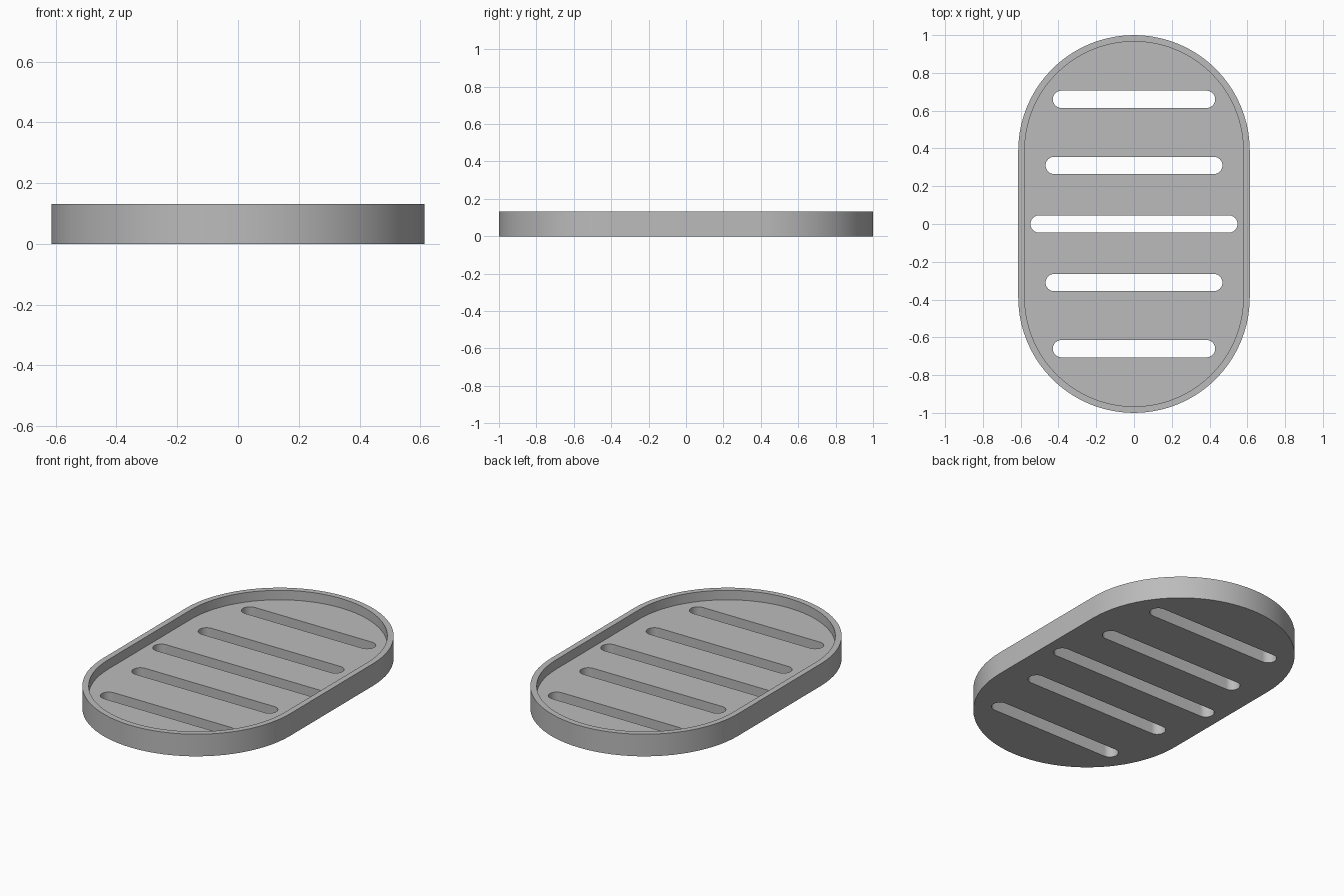
import bpy, bmesh, math

if "Cube" in bpy.data.objects:
    bpy.data.objects.remove(bpy.data.objects["Cube"])

R, HALF, HEIGHT = 0.613, 1.0, 0.131   # end radius, half length, total height
WALL, FLOOR = 0.034, 0.075            # rim thickness, floor height
SLOT_R = 0.046


def stadium(name, radius, half, z0, z1, along_x=False, centre_y=0.0, steps=40):
    """Solid with straight sides and round ends."""
    bm = bmesh.new()
    straight = half - radius
    ring = []
    for end, start in ((1, 0.0), (-1, math.pi)):
        for i in range(steps + 1):
            a = start + math.pi * i / steps
            x, y = radius * math.cos(a), radius * math.sin(a) + end * straight
            if along_x:
                x, y = y, -x
            ring.append(bm.verts.new((x, y + centre_y, z0)))
    base = bm.faces.new(ring)
    top = bmesh.ops.extrude_face_region(bm, geom=[base])["geom"]
    bmesh.ops.translate(bm, vec=(0, 0, z1 - z0),
                        verts=[v for v in top if isinstance(v, bmesh.types.BMVert)])
    bmesh.ops.recalc_face_normals(bm, faces=bm.faces)
    mesh = bpy.data.meshes.new(name)
    bm.to_mesh(mesh)
    bm.free()
    obj = bpy.data.objects.new(name, mesh)
    bpy.context.collection.objects.link(obj)
    return obj


grey = bpy.data.materials.new("grey")
grey.diffuse_color = (0.5, 0.5, 0.5, 1)
grey.use_nodes = True
grey.node_tree.nodes["Principled BSDF"].inputs["Base Color"].default_value = grey.diffuse_color

# Tray body
tray = stadium("tray", R, HALF, 0, HEIGHT)
tray.data.materials.append(grey)

# Recess inside the rim, and the drain slots through the floor
cutters = [stadium("recess_cutter", R - WALL, HALF - WALL, FLOOR, HEIGHT + 0.1)]
for y, half in ((0.66, 0.43), (0.31, 0.468), (0, 0.548), (-0.31, 0.468), (-0.66, 0.43)):
    cutters.append(stadium("slot_cutter", SLOT_R, half, -0.1, HEIGHT + 0.2,
                           along_x=True, centre_y=y, steps=16))

bpy.context.view_layer.objects.active = tray
tray.select_set(True)
for cutter in cutters:
    cutter.hide_render = True
    cutter.data.materials.append(grey)
    mod = tray.modifiers.new("cut", "BOOLEAN")
    mod.operation, mod.solver, mod.object = "DIFFERENCE", "EXACT", cutter
    bpy.ops.object.modifier_apply(modifier=mod.name)
    bpy.data.objects.remove(cutter)

# Smooth round walls with crisp edges
bpy.ops.object.shade_smooth_by_angle(angle=math.radians(30))
